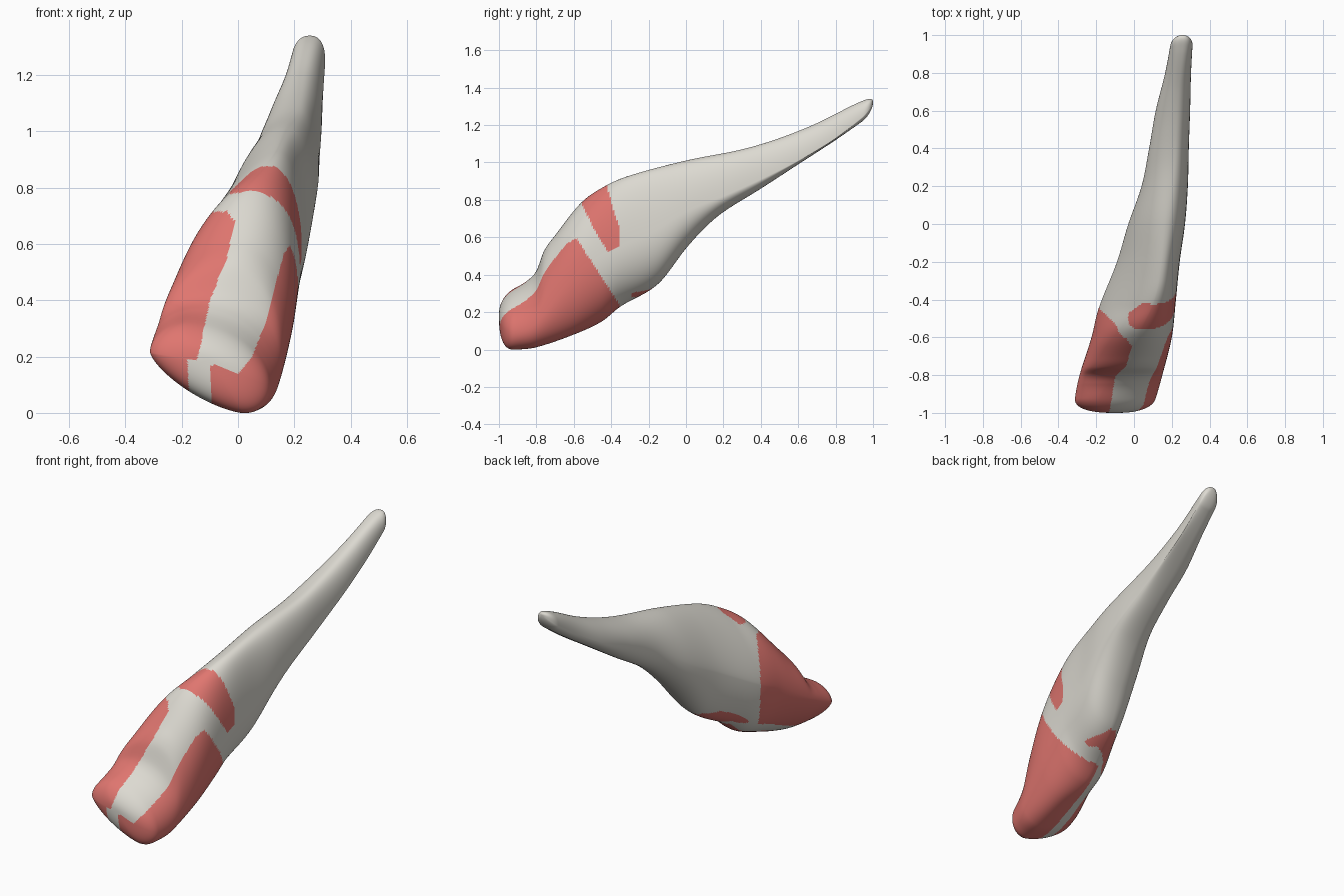
import bpy, bmesh, math

if "Cube" in bpy.data.objects:
    bpy.data.objects.remove(bpy.data.objects["Cube"])

RINGS, SEGS = 320, 280

# Outline curves of the body along y: (y, x, z)
LEFT = [(-1, -.315, .21), (-.92, -.312, .22), (-.8, -.288, .28), (-.6, -.225, .40), (-.45, -.188, .47),
        (-.2, -.09, .61), (0, -.03, .72), (.2, .04, .86), (.4, .08, .96), (.6, .115, 1.04),
        (.8, .165, 1.16), (1, .202, 1.295)]
RIGHT = [(-1, .09, .10), (-.9, .122, .10), (-.8, .15, .15), (-.6, .2, .40), (-.4, .222, .53),
         (-.2, .242, .62), (0, .27, .74), (.2, .285, .82), (.4, .29, .91), (.6, .297, 1.01),
         (.8, .302, 1.13), (1, .313, 1.29)]
TOP = [(-1, -.2, .28), (-.92, -.18, .325), (-.85, -.14, .367), (-.8, -.09, .42), (-.76, -.03, .525), (-.7, 0, .61),
       (-.56, .04, .785), (-.43, .1, .875), (-.3, .135, .93), (0, .17, 1.01), (.3, .21, 1.07),
       (.5, .22, 1.13), (.7, .23, 1.21), (.9, .25, 1.31), (1, .255, 1.352)]
BOTTOM = [(-1, .02, 0), (-.9, .02, 0), (-.8, .03, .012), (-.6, .03, .08), (-.45, .0, .15),
          (-.35, .0, .23), (-.15, .05, .35), (0, .10, .54), (.1, .125, .65), (.2, .145, .735),
          (.4, .185, .86), (.6, .205, .99), (.8, .23, 1.12), (1, .257, 1.26)]
# Roundness of each quarter arc along y (1 is elliptical, 2 is straight)
ROUND = [
    [(-1, 1.1), (-.8, 1), (-.65, .9), (0, .85), (.6, .9), (1, .8)],
    [(-1, .9), (-.4, .95), (1, .95)],
    [(-.95, 1.45), (-.8, 1.2), (-.5, 1), (1, .95)],
    [(-.95, 1.1), (-.8, .95), (-.65, 1.05), (-.45, 1.33), (-.2, 1.28), (.2, 1.05), (.7, .95), (1, .8)],
]


def curve(points, y):
    """Smooth interpolation through the outline points."""
    def slope(i, k):
        a, b = points[max(i - 1, 0)], points[min(i + 1, len(points) - 1)]
        return (b[k] - a[k]) / (b[0] - a[0])
    i = 0
    while i < len(points) - 2 and y > points[i + 1][0]:
        i += 1
    p, q = points[i], points[i + 1]
    h = q[0] - p[0]
    t = (y - p[0]) / h
    return [(2*t**3 - 3*t*t + 1) * p[k] + (t**3 - 2*t*t + t) * h * slope(i, k)
            + (3*t*t - 2*t**3) * q[k] + (t**3 - t*t) * h * slope(i + 1, k) for k in range(1, len(p))]


def linear(points, v):
    for (a, fa), (b, fb) in zip(points, points[1:]):
        if v <= b:
            return fa + (fb - fa) * max(v - a, 0) / (b - a)
    return points[-1][1]


def inside(poly, u, v):
    hit = False
    for (a, b), (c, d) in zip(poly, poly[1:] + poly[:1]):
        if (b > v) != (d > v) and u < a + (v - b) * (c - a) / (d - b):
            hit = not hit
    return hit


def section(y):
    """Closed cross-section made of four quarter arcs between the outlines."""
    T, R, B, L = (curve(c, y) for c in (TOP, RIGHT, BOTTOM, LEFT))
    power = [curve(r, max(y, r[0][0]))[0] for r in ROUND]
    # rounded closing of both ends
    f, centre = 1, (0, 0)
    if y < -.92:
        f, centre = (1 - min((-.92 - y) / .08, 1) ** 2.5) ** .4, (-.10, .18)
    elif y > .94:
        f, centre = (1 - min((y - .94) / .06, 1) ** 2.2) ** .45, (.256, 1.325)
    ring = []
    for s in range(SEGS):
        q, r = divmod(s * 4 / SEGS, 1)
        q = int(q)
        sn, cs = math.sin(r * math.pi / 2) ** power[q], math.cos(r * math.pi / 2) ** power[q]
        a, b = (T, R, B, L)[q], (R, B, L, T)[q]
        if q % 2 == 0:      # from top or bottom towards a side
            x, z = a[0] + (b[0] - a[0]) * sn, b[1] + (a[1] - b[1]) * cs
        else:               # from a side towards top or bottom
            x, z = b[0] + (a[0] - b[0]) * cs, a[1] + (b[1] - a[1]) * sn
        ring.append((centre[0] + (x - centre[0]) * f, y, centre[1] + (z - centre[1]) * f))
    return ring


# Coloured patches
ARCH = [(-.555, .775), (-.55, .82), (-.43, .90), (-.385, .74), (-.355, .65), (-.352, .57), (-.365, .52),
        (-.385, .505), (-.42, .53), (-.46, .59), (-.50, .66)]
RIGHT_EDGE = [(0, -.1), (.05, -.08), (.1, -.03), (.2, .05), (.3, .09), (.4, .12), (.5, .145), (.57, .165),
              (.595, .185), (.61, .3)]
LEFT_EDGE = [(.05, -.18), (.1, -.17), (.25, -.13), (.4, -.1), (.55, -.04), (.68, -.01), (.715, -.04)]
UNDER_ARCH = [(-.12, -.42), (-.06, -.29), (0, -.22), (.05, -.205), (.12, -.28)]


def is_red(c, outer):
    x, y, z = c
    # band over the upper side
    if outer and x > -.03 + 1.5 * max(0, abs(y + .5) - .03) * (x < .05) and inside(ARCH, y, z):
        return True
    # right lobe
    edge = linear(RIGHT_EDGE, z) if outer else -.04 + (y + .35) * .09
    if x > edge and z < .6 and z < .23 - 1.55 * (y + .35):
        return True
    # left lobe
    edge = linear(LEFT_EDGE, z) if outer else -.125 + (y + .46) * .1
    if x < edge and y < -.63 - x and z < .715:
        return True
    # band under the lower side
    if outer or z > .5 or not -.12 < x < .12:
        return False
    return abs(y - linear(UNDER_ARCH, x)) < .06 * math.sqrt(1 - (x / .12) ** 2)


# Body
bm = bmesh.new()
ys = [-math.cos(math.pi * i / RINGS) for i in range(1, RINGS)]
rings = [[bm.verts.new(p) for p in section(y)] for y in ys]
for a, b in zip(rings, rings[1:]):
    for s in range(SEGS):
        n = (s + 1) % SEGS
        face = bm.faces.new((a[s], a[n], b[n], b[s]))
        outer = s < SEGS / 4 or s >= SEGS * 3 / 4
        face.material_index = int(is_red(face.calc_center_median(), outer))
for ring, tip in ((rings[0], (-.10, -1, .18)), (rings[-1], (.256, 1, 1.325))):
    v = bm.verts.new(tip)
    for s in range(SEGS):
        bm.faces.new((ring[s], ring[(s + 1) % SEGS], v))
bmesh.ops.recalc_face_normals(bm, faces=bm.faces)
for face in bm.faces:
    face.smooth = True

mesh = bpy.data.meshes.new("tooth_body")
bm.to_mesh(mesh)
bm.free()
for name, colour in (("warm_grey", (.72, .70, .64, 1)), ("soft_red", (.74, .18, .16, 1))):
    mat = bpy.data.materials.new(name)
    mat.diffuse_color = colour
    mat.use_nodes = True
    mat.node_tree.nodes["Principled BSDF"].inputs["Base Color"].default_value = mat.diffuse_color
    mesh.materials.append(mat)
body = bpy.data.objects.new("tooth_body", mesh)
bpy.context.collection.objects.link(body)
